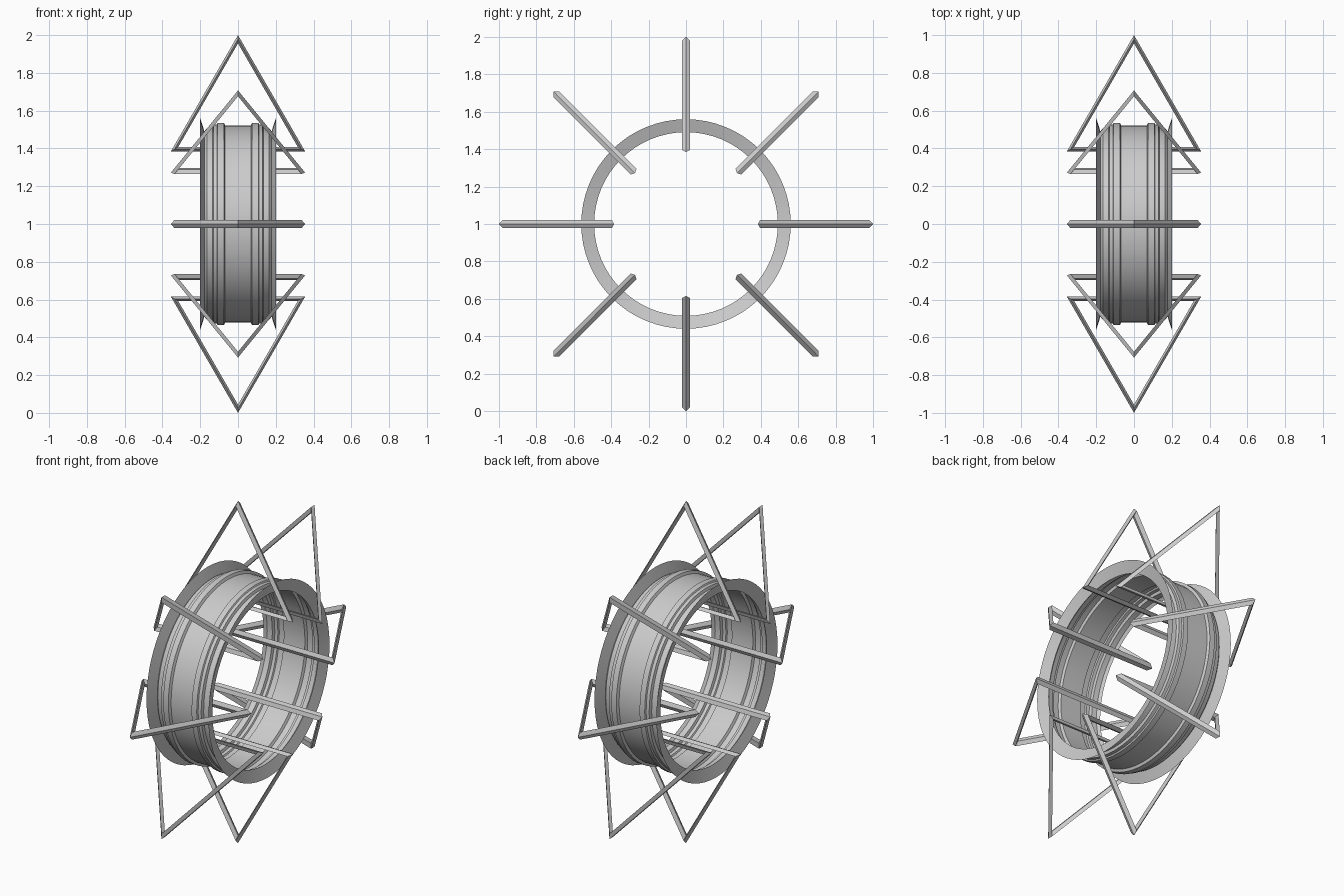
import bpy, bmesh
from math import sin, cos, pi, radians
from mathutils import Matrix, Vector

if "Cube" in bpy.data.objects:
    bpy.data.objects.remove(bpy.data.objects["Cube"])

CENTRE = Vector((0, 0, 1))

# Rim: thin revolved sheet about the x axis, flared at both edges
half = [(0.2, 0.56), (0.178, 0.491), (0.165, 0.506), (0.135, 0.51), (0.13, 0.526),
        (0.112, 0.528), (0.108, 0.536), (0.075, 0.536), (0.068, 0.521)]
profile = half + [(-x, r) for x, r in reversed(half)]
SEG = 64
bm = bmesh.new()
rings = [[bm.verts.new((x, r * cos(2 * pi * i / SEG), r * sin(2 * pi * i / SEG)))
          for i in range(SEG)] for x, r in profile]
for a, b in zip(rings, rings[1:]):
    for i in range(SEG):
        j = (i + 1) % SEG
        bm.faces.new((a[i], a[j], b[j], b[i]))
bmesh.ops.recalc_face_normals(bm, faces=bm.faces)
mesh = bpy.data.meshes.new("rim")
bm.to_mesh(mesh)
bm.free()
rim = bpy.data.objects.new("rim", mesh)
rim.location = CENTRE
bpy.context.collection.objects.link(rim)
bpy.context.view_layer.objects.active = rim
rim.select_set(True)
bpy.ops.object.shade_smooth_by_angle(angle=radians(20))

# Eight triangular loops threaded around the rim, apex pointing outward
for k in range(8):
    a = k * pi / 4
    out = Vector((0, cos(a), sin(a)))
    side = Vector((1, 0, 0))
    axis = out.cross(side)
    bpy.ops.mesh.primitive_torus_add(major_segments=3, minor_segments=4,
                                     major_radius=0.388, minor_radius=0.022)
    tri = bpy.context.object
    tri.name = f"triangle_loop_{k + 1}"
    rot = Matrix((out, side, axis)).transposed().to_4x4()
    tri.matrix_world = Matrix.Translation(CENTRE + out * 0.59) @ rot
    for p in tri.data.polygons:
        p.use_smooth = False
